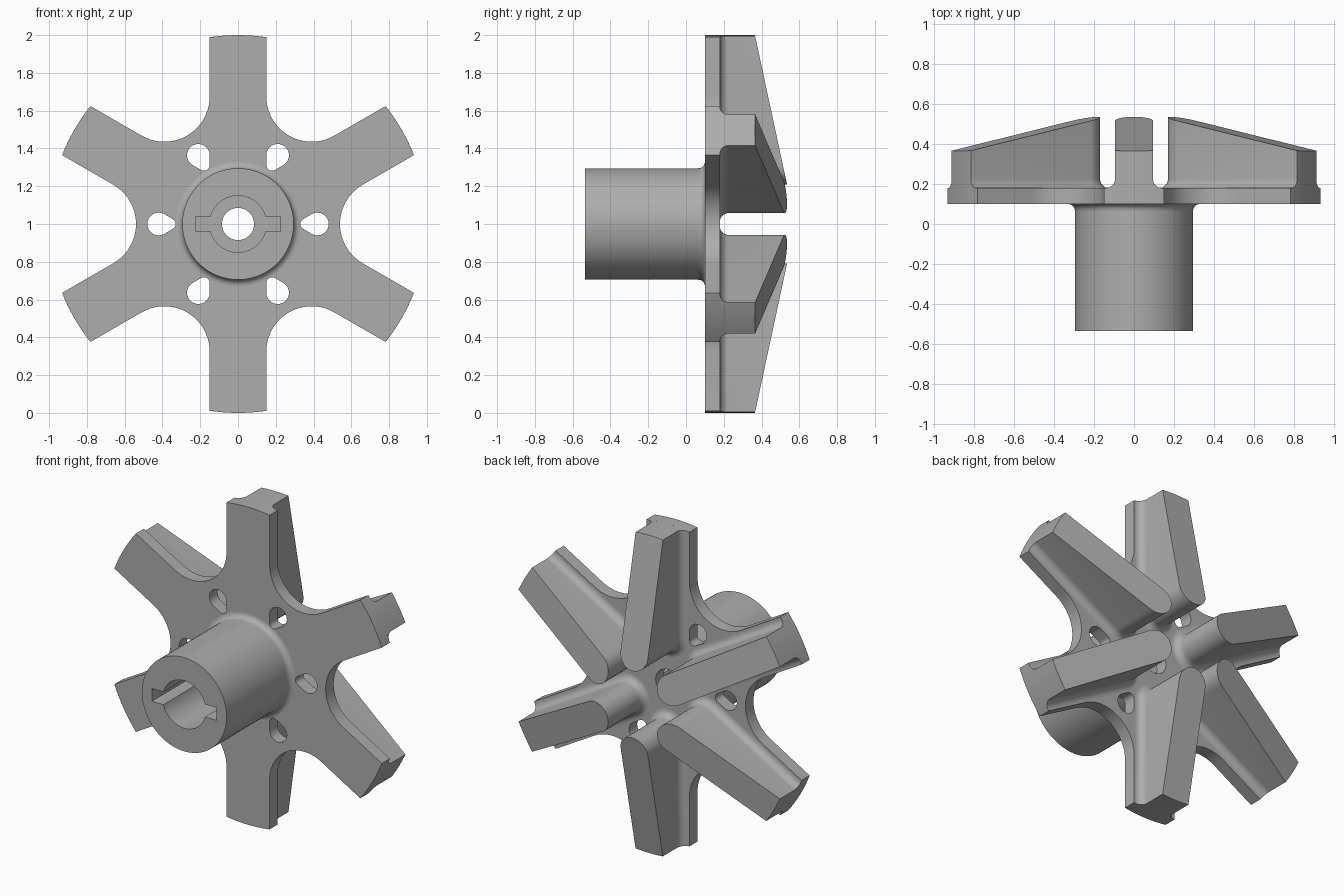
import bpy, bmesh
from math import sin, cos, asin, pi, radians
from mathutils import Matrix, Vector

if "Cube" in bpy.data.objects:
    bpy.data.objects.remove(bpy.data.objects["Cube"], do_unlink=True)

ARMS = 6
CENTRE = Vector((0, 0, 1))
PLATE_FRONT, PLATE_BACK = 0.10, 0.18
HUB_FRONT, HUB_R = -0.535, 0.295

metal = bpy.data.materials.new("grey metal")
metal.use_nodes = True
metal.diffuse_color = (0.42, 0.42, 0.42, 1)
metal.node_tree.nodes["Principled BSDF"].inputs["Base Color"].default_value = (0.42, 0.42, 0.42, 1)


def arc(cx, cy, r, a0, a1, n):
    return [(cx + r * cos(a0 + (a1 - a0) * i / n), cy + r * sin(a0 + (a1 - a0) * i / n))
            for i in range(n + 1)]


def circle(r, n=72):
    return arc(0, 0, r, 0, 2 * pi, n)[:-1]


def turn(points, a):
    return [(x * cos(a) - y * sin(a), x * sin(a) + y * cos(a)) for x, y in points]


def finish(name, bm):
    bmesh.ops.remove_doubles(bm, verts=bm.verts, dist=1e-5)
    bmesh.ops.recalc_face_normals(bm, faces=bm.faces)
    mesh = bpy.data.meshes.new(name)
    bm.to_mesh(mesh)
    bm.free()
    mesh.materials.append(metal)
    obj = bpy.data.objects.new(name, mesh)
    bpy.context.collection.objects.link(obj)
    bpy.ops.object.select_all(action='DESELECT')
    obj.select_set(True)
    bpy.context.view_layer.objects.active = obj
    bpy.ops.object.shade_smooth_by_angle(angle=radians(30))
    return obj


def extruded(name, loops, y0, y1):
    """Fill the outline with its holes and extrude it from y0 to y1."""
    curve = bpy.data.curves.new(name + " outline", 'CURVE')
    curve.dimensions = '2D'
    curve.fill_mode = 'BOTH'
    curve.extrude = (y1 - y0) / 2
    for loop in loops:
        spline = curve.splines.new('POLY')
        spline.points.add(len(loop) - 1)
        for p, (x, y) in zip(spline.points, loop):
            p.co = (x, y, 0, 1)
        spline.use_cyclic_u = True
    temp = bpy.data.objects.new(name + " outline", curve)
    bpy.context.collection.objects.link(temp)
    deps = bpy.context.evaluated_depsgraph_get()
    mesh = bpy.data.meshes.new_from_object(temp.evaluated_get(deps))
    bm = bmesh.new()
    bm.from_mesh(mesh)
    bpy.data.objects.remove(temp, do_unlink=True)
    bpy.data.meshes.remove(mesh)
    bm.transform(Matrix.Translation(CENTRE + Vector((0, (y0 + y1) / 2, 0)))
                 @ Matrix.Rotation(pi / 2, 4, 'X'))
    return finish(name, bm)


# Star plate: straight arms, round valleys, rounded triangular windows
ARM_W, VALLEY_D, VALLEY_R = 0.15, 0.78, 0.24
tip = asin(ARM_W)
outline, windows = [], []
big, small = (0.42, 0.06), (0.36, 0.03)
for k in range(ARMS):
    a = pi / 6 + k * pi / 3
    outline += turn(arc(0, 0, 1, -tip, tip, 8), a)
    valley = a + pi / 6
    outline += turn(arc(VALLEY_D, 0, VALLEY_R, 4 * pi / 3, 2 * pi / 3, 20), valley)
    window = arc(big[0], 0, big[1], -2 * pi / 3, 2 * pi / 3, 20)
    window += arc(small[0], 0, small[1], 2 * pi / 3, 4 * pi / 3, 10)
    windows.append(turn(window, valley))
extruded("star_plate", [outline, circle(0.085)] + windows, PLATE_FRONT, PLATE_BACK)

# Hub: tube with a keyed bore
KEY_X, KEY_Z, BORE = 0.225, 0.04, 0.15
k = asin(KEY_Z / BORE)
bore = (arc(0, 0, BORE, k, pi - k, 28) + [(-KEY_X, KEY_Z), (-KEY_X, -KEY_Z)]
        + arc(0, 0, BORE, pi + k, 2 * pi - k, 28) + [(KEY_X, -KEY_Z), (KEY_X, KEY_Z)])
extruded("hub", [circle(HUB_R), bore], HUB_FRONT, PLATE_FRONT)

# Fillet ring where the hub meets the plate
F = 0.035
bm = bmesh.new()
profile = [bm.verts.new((r, y, 0)) for r, y in
           arc(HUB_R + F, PLATE_FRONT - F, F, pi, pi / 2, 8)]
edges = [bm.edges.new(pair) for pair in zip(profile, profile[1:])]
bmesh.ops.spin(bm, geom=profile + edges, cent=(0, 0, 0), axis=(0, 1, 0),
               angle=2 * pi, steps=72, use_merge=True)
bm.transform(Matrix.Translation(CENTRE))
finish("hub_fillet", bm)

# Vanes: round-nosed ribs with a fillet at the foot and a sloping top
VANE_W, FOOT, NOSE = 0.095, 0.045, 0.305


def vane_loop(w):
    end = asin(w)
    return arc(NOSE, 0, w, pi / 2, 3 * pi / 2, 20) + arc(0, 0, 1, -end, end, 8)


for n in range(ARMS):
    bm = bmesh.new()
    rings = []
    for i in range(9):
        t = i / 8 * pi / 2
        w = VANE_W + FOOT * (1 - sin(t))
        y = PLATE_BACK + FOOT * (1 - cos(t))
        rings.append([bm.verts.new((x, y, z)) for x, z in vane_loop(w)])
    rings.append([bm.verts.new((x, 0.365 + 0.215 * (1 - x), z))
                  for x, z in vane_loop(VANE_W)])
    for low, high in zip(rings, rings[1:]):
        for j in range(len(low)):
            m = (j + 1) % len(low)
            bm.faces.new((low[j], low[m], high[m], high[j]))
    bm.faces.new(rings[-1])
    bm.transform(Matrix.Translation(CENTRE)
                 @ Matrix.Rotation(pi / 6 + n * pi / 3, 4, 'Y'))
    finish("vane_%d" % (n + 1), bm)
